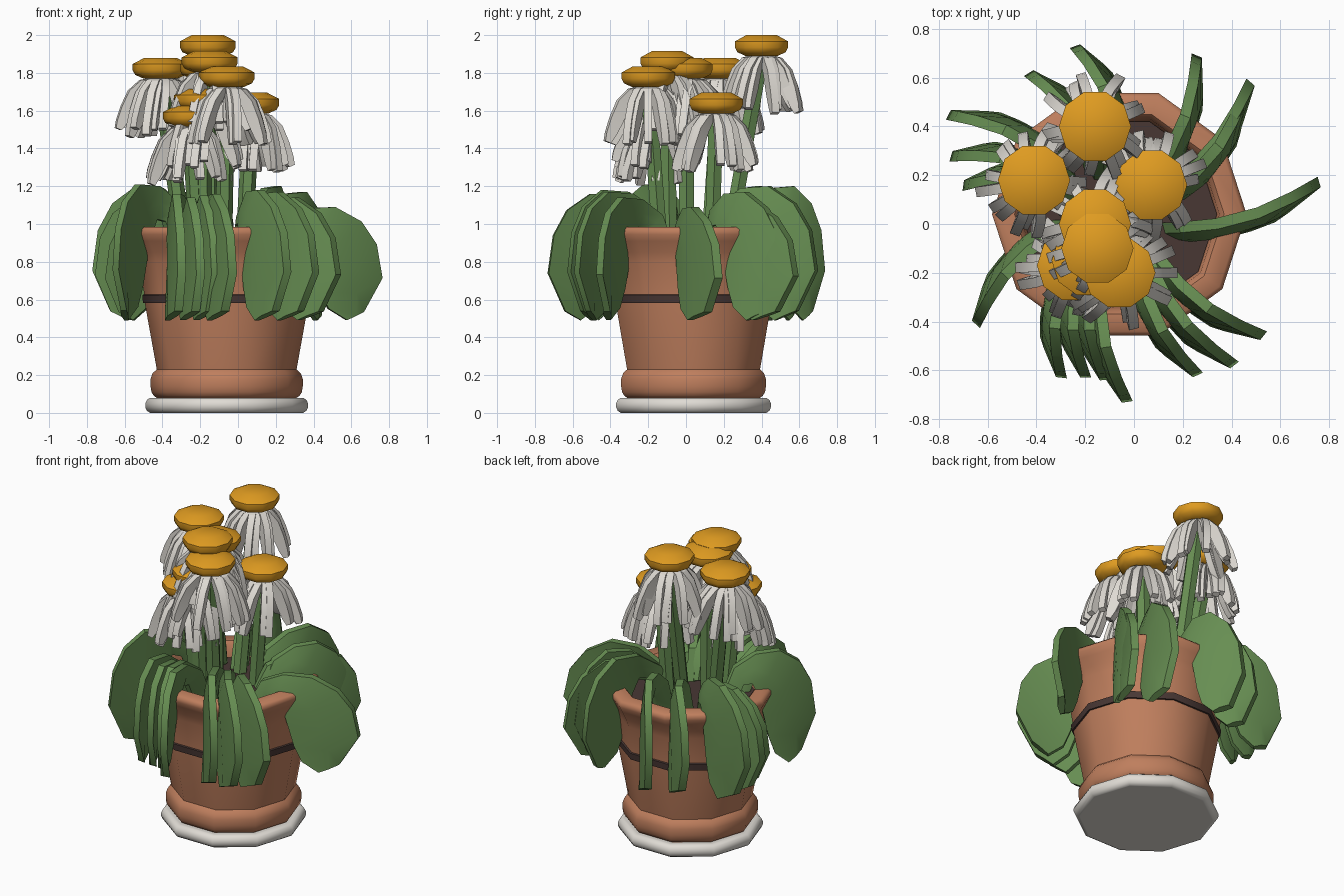
import bpy, bmesh, math, random
from mathutils import Vector

if "Cube" in bpy.data.objects:
    bpy.data.objects.remove(bpy.data.objects["Cube"])

random.seed(4)


def material(name, rgb):
    m = bpy.data.materials.new(name)
    m.diffuse_color = (*rgb, 1)
    m.use_nodes = True
    m.node_tree.nodes["Principled BSDF"].inputs["Base Color"].default_value = m.diffuse_color
    return m


TERRACOTTA = material("terracotta", (0.52, 0.21, 0.11))
SOIL = material("dark soil", (0.065, 0.038, 0.034))
GREEN = material("leaf green", (0.135, 0.27, 0.085))
WHITE = material("petal white", (0.74, 0.71, 0.66))
ORANGE = material("flower orange", (0.74, 0.33, 0.015))
CX, CY = -0.06, 0.04


def finish(name, bm, mat, angle=40):
    bmesh.ops.recalc_face_normals(bm, faces=bm.faces)
    me = bpy.data.meshes.new(name)
    bm.to_mesh(me)
    bm.free()
    me.materials.append(mat)
    ob = bpy.data.objects.new(name, me)
    bpy.context.collection.objects.link(ob)
    bpy.ops.object.select_all(action='DESELECT')
    ob.select_set(True)
    bpy.context.view_layer.objects.active = ob
    bpy.ops.object.shade_smooth_by_angle(angle=math.radians(angle))
    return ob


def loft(bm, rings):
    """Skin closed rings of points and cap both ends."""
    vs = [[bm.verts.new(p) for p in ring] for ring in rings]
    n = len(vs[0])
    for a, b in zip(vs, vs[1:]):
        for i in range(n):
            bm.faces.new((a[i], a[(i + 1) % n], b[(i + 1) % n], b[i]))
    bm.faces.new(vs[0])
    bm.faces.new(vs[-1])


def lathe(name, profile, mat, x=CX, y=CY, sides=10, angle=40):
    bm = bmesh.new()
    loft(bm, [[(x + r * math.cos(math.tau * i / sides), y + r * math.sin(math.tau * i / sides), z)
               for i in range(sides)] for r, z in profile])
    return finish(name, bm, mat, angle)


# Saucer, pot, painted band and soil
lathe("saucer", [(0.395, 0), (0.405, 0), (0.422, 0.011), (0.431, 0.03), (0.431, 0.05),
                 (0.422, 0.069), (0.405, 0.08), (0.39, 0.08)], WHITE)
lathe("pot", [(0.37, 0.08), (0.385, 0.09), (0.398, 0.11), (0.403, 0.14), (0.403, 0.18), (0.392, 0.21), (0.37, 0.23),
              (0.433, 0.58), (0.437, 0.63), (0.46, 0.80), (0.475, 0.85), (0.505, 0.91), (0.522, 0.945),
              (0.522, 0.97), (0.505, 0.985), (0.43, 0.985), (0.41, 0.96), (0.40, 0.87)], TERRACOTTA, angle=50)
lathe("pot_band", [(0.43, 0.58), (0.443, 0.582), (0.447, 0.624), (0.434, 0.628)], SOIL)
lathe("soil", [(0.39, 0.86), (0.40, 0.885)], SOIL)

# Flowers: x, y, height of the disc centre
FLOWERS = [(-0.16, 0.40, 1.945), (-0.41, 0.18, 1.825), (0.07, 0.16, 1.64), (-0.16, 0.00, 1.825),
           (-0.15, -0.10, 1.86), (-0.06, -0.20, 1.78), (-0.25, -0.17, 1.57), (-0.19, -0.15, 1.66)]
PETAL = [(0.03, 0.0, 0.02), (0.10, -0.02, 0.05), (0.155, -0.08, 0.065), (0.19, -0.17, 0.065),
         (0.212, -0.25, 0.05), (0.218, -0.295, 0.03)]      # radius, drop, radial depth


def petals(x, y, z):
    bm = bmesh.new()
    count = 18
    for k in range(count):
        a0 = math.tau * (k + random.uniform(-0.2, 0.2)) / count
        spread = random.uniform(0.88, 1.12)
        drop = random.uniform(0.9, 1.06)
        swirl = random.uniform(-2.2, 1.0)
        rings = []
        for r, dz, depth in PETAL:
            a = a0 + r * swirl
            out = Vector((math.cos(a), math.sin(a), 0))
            side = Vector((-out.y, out.x, 0)) * 0.021
            c = Vector((x, y, z + dz * drop)) + out * r * spread
            inner = c - out * depth - Vector((0, 0, depth * 0.4))
            rings.append([c - side, c + side, inner + side, inner - side])
        loft(bm, rings)
    finish("petals", bm, WHITE, 30)


def stem(x, y, z):
    hub = Vector((-0.12, 0.04, 0))
    reach = Vector((x, y, 0)) - hub
    base = hub + reach.normalized() * min(reach.length * 0.9, 0.18)
    bm = bmesh.new()
    rings = []
    for t in (0, 0.5, 1):
        p = base.lerp(hub + reach, t)
        rings.append([(p.x + 0.045 * math.cos(math.tau * i / 6), p.y + 0.045 * math.sin(math.tau * i / 6),
                       0.87 + (z - 0.87) * t) for i in range(6)])
    loft(bm, rings)
    finish("stem", bm, GREEN, 30)


for fx, fy, fz in FLOWERS:
    lathe("flower_disc", [(0.09, fz - 0.055), (0.135, fz - 0.035), (0.148, fz - 0.01), (0.148, fz + 0.022),
                          (0.085, fz + 0.055)], ORANGE, fx, fy)
    petals(fx, fy, fz - 0.045)
    stem(fx, fy, fz - 0.05)

# Leaves: upright paddles, outer and inner edge as (reach, height)
OUTER = [(0.0, 0.90), (0.12, 1.09), (0.34, 1.18), (0.60, 1.19), (0.82, 1.10), (0.95, 0.96), (1.0, 0.75), (0.84, 0.54)]
INNER = [(0.12, 0.88), (0.20, 1.0), (0.29, 1.01), (0.36, 0.92), (0.41, 0.80), (0.46, 0.67), (0.53, 0.56), (0.68, 0.49)]
LEAVES = [((0.10, -0.02), (0.76, 0.17), 1.09), ((0.05, 0.08), (0.48, 0.58), 1.12),
          ((0.10, 0.10), (0.45, 0.52), 1.17), ((0.02, 0.12), (0.26, 0.69), 1.20),
          ((-0.08, 0.28), (-0.24, 0.73), 1.20), ((-0.18, 0.22), (-0.43, 0.62), 1.17),
          ((-0.25, 0.18), (-0.76, 0.45), 1.20), ((-0.28, 0.14), (-0.75, 0.28), 1.14),
          ((-0.28, 0.10), (-0.70, 0.16), 1.08), ((-0.26, 0.0), (-0.65, -0.41), 1.21),
          ((-0.24, -0.14), (-0.30, -0.63), 1.16), ((-0.20, -0.14), (-0.20, -0.63), 1.14),
          ((-0.15, -0.12), (-0.12, -0.64), 1.15), ((-0.12, -0.15), (-0.03, -0.73), 1.16),
          ((0.02, -0.12), (0.26, -0.62), 1.18), ((0.04, -0.10), (0.41, -0.58), 1.17),
          ((0.06, -0.08), (0.53, -0.46), 1.14)]


def leaf(root, tip, top):
    root, tip = Vector((*root, 0)), Vector((*tip, 0))
    run = tip - root
    side = Vector((run.y, -run.x, 0)).normalized()       # clockwise side
    squash = (top - 0.5) / 0.69

    def point(u, z, offset):
        bow = 0.055 * math.sin(math.pi * u)
        return root + run * u + side * (bow + offset) + Vector((0, 0, 0.5 + (z - 0.5) * squash))

    rings = []
    for (ur, uz), (ir, iz) in zip(OUTER, INNER):
        mr, mz = (ur + ir) / 2, (uz + iz) / 2
        rings.append([point(ur, uz, -0.025), point(mr, mz, -0.005), point(ir, iz, 0.03),
                      point(ir, iz, 0.06), point(mr, mz, 0.05), point(ur, uz, 0.02)])
    bm = bmesh.new()
    loft(bm, rings)
    finish("leaf", bm, GREEN, 35)


for root, tip, top in LEAVES:
    leaf(root, tip, top)
